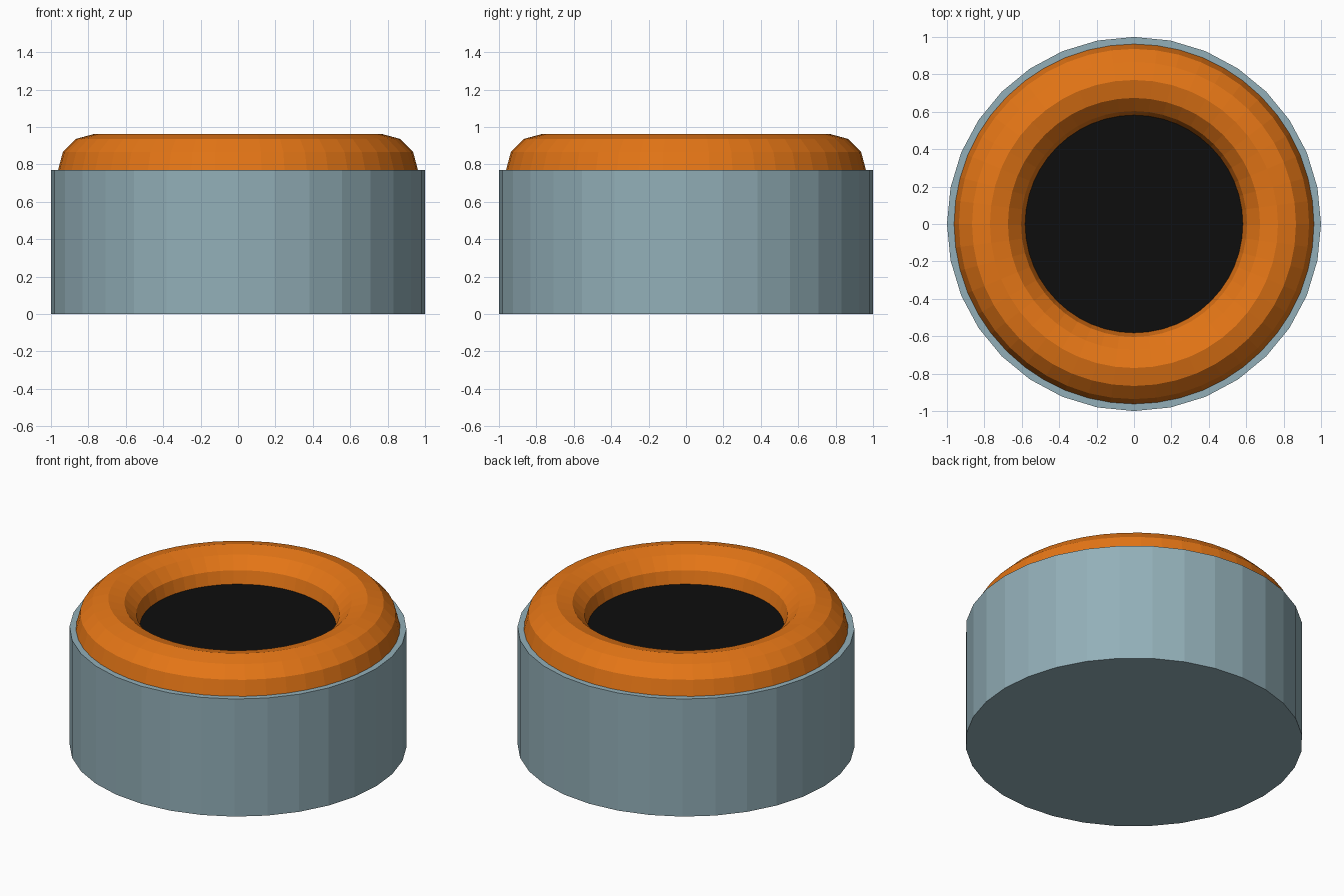
import bpy

if "Cube" in bpy.data.objects:
    bpy.data.objects.remove(bpy.data.objects["Cube"])

TOP = 0.77      # height of the drum and centre plane of the ring
TUBE = 0.192    # ring tube radius


def finish(name, color):
    obj = bpy.context.object
    obj.name = name
    mat = bpy.data.materials.new(name + "_paint")
    mat.diffuse_color = (*color, 1)
    mat.use_nodes = True
    mat.node_tree.nodes["Principled BSDF"].inputs["Base Color"].default_value = mat.diffuse_color
    obj.data.materials.append(mat)
    return obj


def cylinder(name, radius, z0, z1, sides, color):
    bpy.ops.mesh.primitive_cylinder_add(vertices=sides, radius=radius, depth=z1 - z0,
                                        location=(0, 0, (z0 + z1) / 2))
    return finish(name, color)


# Blue-grey drum
cylinder("drum_base", 1.0, 0, TOP, 32, (0.29, 0.43, 0.48))

# Orange ring half sunk into the drum top
bpy.ops.mesh.primitive_torus_add(major_radius=0.77, minor_radius=TUBE,
                                 major_segments=48, minor_segments=12,
                                 location=(0, 0, TOP))
finish("rim_ring", (0.78, 0.18, 0.008))

# Black disc filling the ring opening
cylinder("centre_disc", 0.61, TOP - 0.04, TOP + 0.015, 48, (0.004, 0.004, 0.004))
